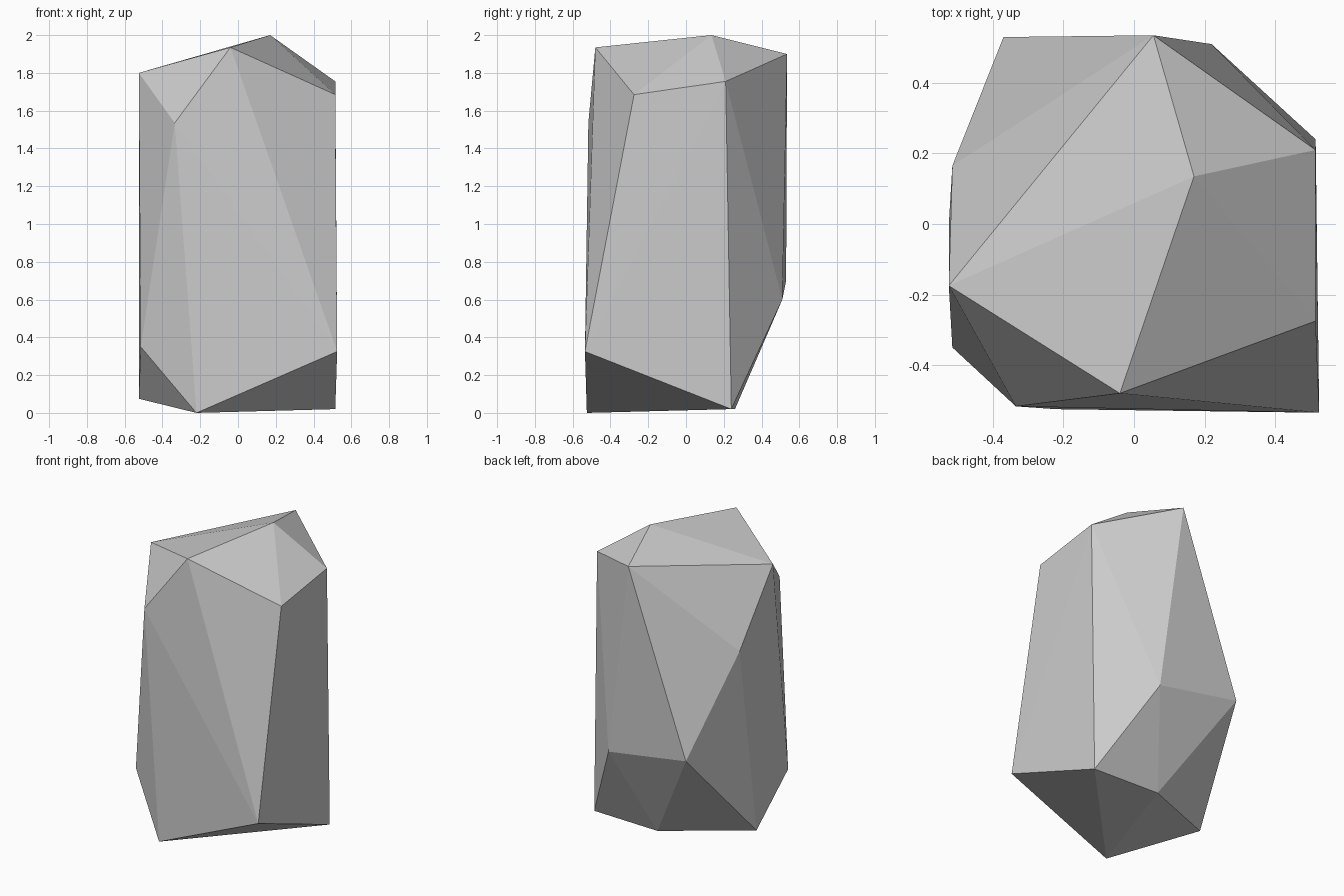
import bpy
import bmesh

if "Cube" in bpy.data.objects:
    bpy.data.objects.remove(bpy.data.objects["Cube"])

# Corner points of the faceted stone, grouped by level
top = [(-0.525, -0.175, 1.80), (-0.04, -0.48, 1.935), (0.17, 0.135, 2.0),
       (0.515, 0.21, 1.755), (0.515, -0.275, 1.685), (-0.335, -0.517, 1.535),
       (0.055, 0.535, 1.90), (-0.515, 0.165, 1.34)]
middle = [(-0.37, 0.53, 0.70), (0.22, 0.51, 0.60),
          (0.525, -0.535, 0.325), (-0.515, -0.35, 0.35)]
base = [(-0.22, -0.525, 0.0), (0.515, 0.24, 0.02),
        (0.03, 0.26, 0.022), (-0.525, 0.0, 0.075)]

# Stone: flat-faced convex block wrapped around the corners
bm = bmesh.new()
for p in top + middle + base:
    bm.verts.new(p)
bmesh.ops.convex_hull(bm, input=bm.verts[:])
loose = [v for v in bm.verts if not v.link_faces]
bmesh.ops.delete(bm, geom=loose, context='VERTS')
bmesh.ops.recalc_face_normals(bm, faces=bm.faces[:])

mesh = bpy.data.meshes.new("faceted_stone")
bm.to_mesh(mesh)
bm.free()
stone = bpy.data.objects.new("faceted_stone", mesh)
bpy.context.collection.objects.link(stone)
